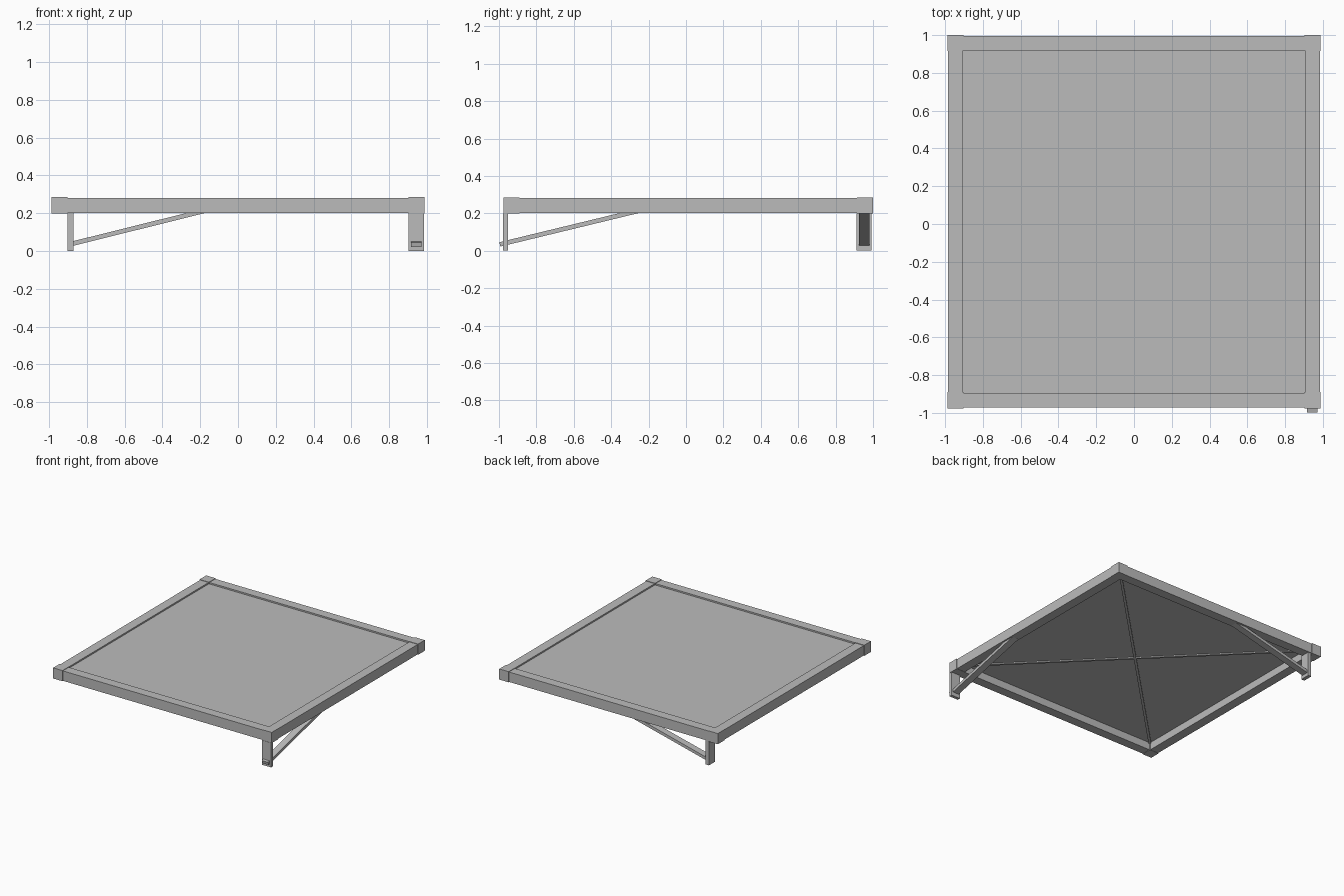
import bpy, math
from mathutils import Vector, Matrix

if "Cube" in bpy.data.objects:
    bpy.data.objects.remove(bpy.data.objects["Cube"])

steel = bpy.data.materials.new("grey steel")
steel.diffuse_color = (0.5, 0.5, 0.5, 1)
steel.use_nodes = True
steel.node_tree.nodes["Principled BSDF"].inputs["Base Color"].default_value = steel.diffuse_color

FACES = [(0, 2, 3, 1), (4, 5, 7, 6), (0, 1, 5, 4), (2, 6, 7, 3), (0, 4, 6, 2), (1, 3, 7, 5)]


def box(name, x, y, z, matrix=None):
    """Box between pairs of limits, optionally placed by a matrix."""
    mesh = bpy.data.meshes.new(name)
    mesh.from_pydata([(a, b, c) for a in x for b in y for c in z], [], FACES)
    mesh.materials.append(steel)
    obj = bpy.data.objects.new(name, mesh)
    bpy.context.collection.objects.link(obj)
    if matrix:
        obj.matrix_world = matrix
    return obj


def beam(name, start, end, width, height):
    """Rectangular bar between two points, width kept horizontal."""
    start, end = Vector(start), Vector(end)
    along = (end - start).normalized()
    side = Vector((0, 0, 1)).cross(along).normalized()
    up = along.cross(side)
    m = Matrix((along, side, up)).transposed().to_4x4()
    m.translation = start
    return box(name, (0, (end - start).length), (-width / 2, width / 2),
               (-height / 2, height / 2), m)


# Outer limits of the frame
X0, X1, Y0, Y1 = -0.988, 0.988, -0.976, 1.0
W = 0.085            # rail width
Z0, Z1 = 0.2, 0.286
S = 0.004            # rails sit this far inside the corner blocks

# Corner blocks
for sx, x in (("left", (X0, X0 + W)), ("right", (X1 - W, X1))):
    for sy, y in (("front", (Y0, Y0 + W)), ("back", (Y1 - W, Y1))):
        box(f"{sy}_{sx}_corner_block", x, y, (Z0 - 0.001, Z1))

# Rails between the corner blocks
rx, ry, rz = (X0 + W, X1 - W), (Y0 + W, Y1 - W), (Z0 + 0.001, Z1 - S)
box("front_rail", rx, (Y0 + S, Y0 + W - S), rz)
box("back_rail", rx, (Y1 - W + S, Y1 - S), rz)
box("left_rail", (X0 + S, X0 + W - S), ry, rz)
box("right_rail", (X1 - W + S, X1 - S), ry, rz)

# Recessed deck panel
box("deck_panel", (X0 + W - S, X1 - W + S), (Y0 + W - S, Y1 - W + S), (0.262, 0.27))

# Crossed diagonal ribs under the deck
xi, yf, yb = X1 - W, Y0 + W, Y1 - W
beam("diagonal_rib_a", (-xi, yf, 0.259), (xi, yb, 0.259), 0.02, 0.012)
beam("diagonal_rib_b", (xi, yf, 0.259), (-xi, yb, 0.259), 0.02, 0.012)

# Front right leg with brace passing through its foot
box("front_right_leg", (0.903, 0.984), (-0.978, -0.953), (0, Z0))
beam("front_right_brace", (0.943, -0.995, 0.034), (0.943, -0.26, 0.212), 0.056, 0.024)

# Back left leg with its brace
box("back_left_leg", (-0.902, -0.872), (0.911, 0.991), (0, Z0))
beam("back_left_brace", (-0.885, 0.952, 0.037), (-0.18, 0.952, 0.212), 0.056, 0.024)
